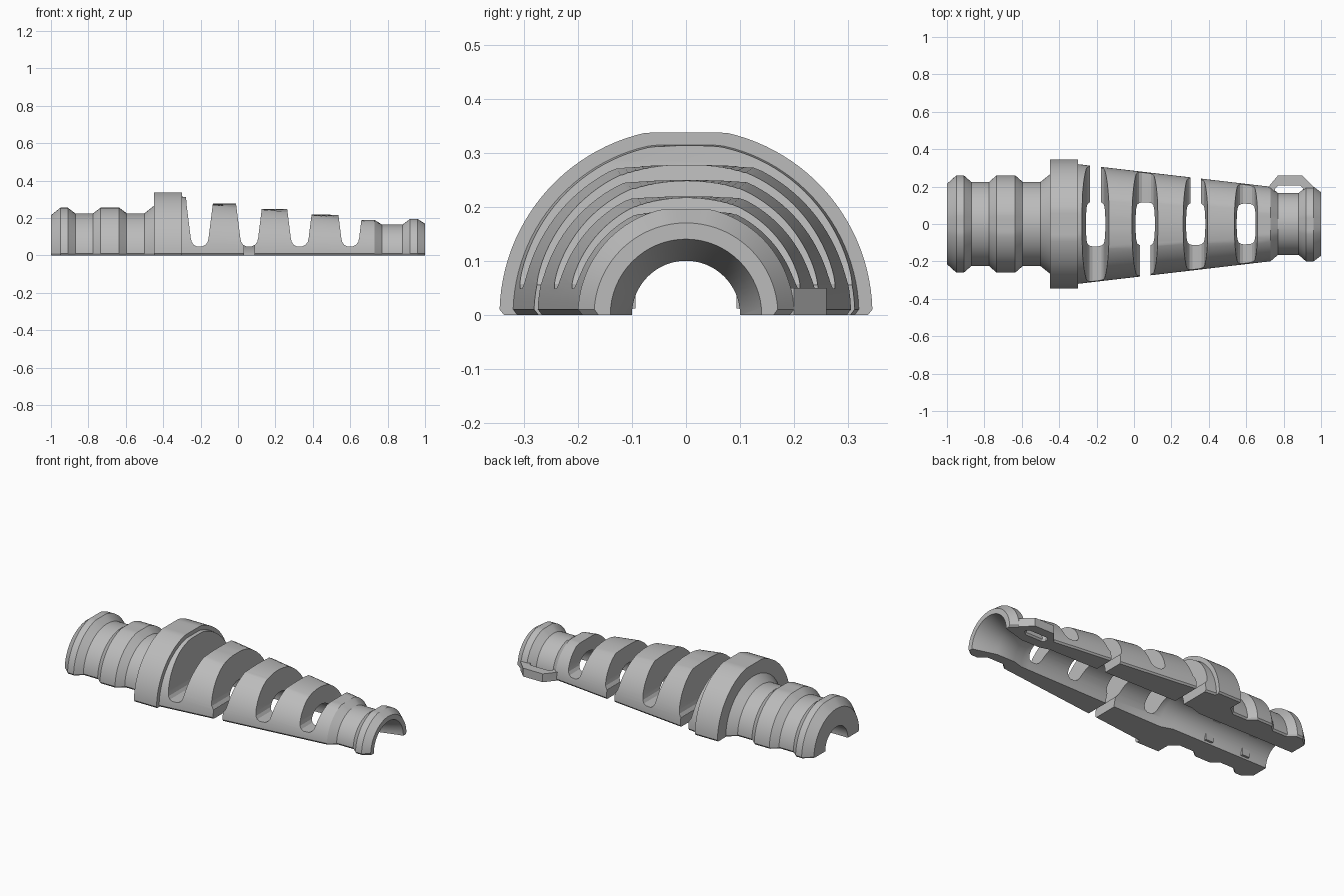
import bpy, bmesh
from math import sin, cos, pi

old = bpy.data.objects.get("Cube")
if old:
    bpy.data.objects.remove(old, do_unlink=True)

grey = bpy.data.materials.new("mid grey")
grey.use_nodes = True
colour = (0.5, 0.5, 0.5, 1)
grey.diffuse_color = colour
grey.node_tree.nodes["Principled BSDF"].inputs["Base Color"].default_value = colour


def make_object(name, bm):
    bmesh.ops.recalc_face_normals(bm, faces=bm.faces)
    mesh = bpy.data.meshes.new(name)
    bm.to_mesh(mesh)
    bm.free()
    mesh.materials.append(grey)
    obj = bpy.data.objects.new(name, mesh)
    bpy.context.collection.objects.link(obj)
    return obj


def loft(name, sections):
    """Skin closed cross-sections that share a point count, and cap the ends."""
    bm = bmesh.new()
    rows = [[bm.verts.new(p) for p in s] for s in sections]
    n = len(rows[0])
    for a, b in zip(rows, rows[1:]):
        for i in range(n):
            j = (i + 1) % n
            bm.faces.new((a[i], a[j], b[j], b[i]))
    bm.faces.new(rows[0])
    bm.faces.new(rows[-1])
    return make_object(name, bm)


def box(name, x0, x1, y0, y1, z0, z1):
    return loft(name, [[(x, y0, z0), (x, y1, z0), (x, y1, z1), (x, y0, z1)]
                       for x in (x0, x1)])


def combine(target, other, operation):
    other.hide_render = True
    mod = target.modifiers.new(operation.lower(), "BOOLEAN")
    mod.operation = operation
    mod.solver = "EXACT"
    mod.object = other
    bpy.context.view_layer.objects.active = target
    bpy.ops.object.modifier_apply(modifier=mod.name)
    bpy.data.objects.remove(other, do_unlink=True)


def half_section(x, r, flat, steps=56):
    """Half disc with a flattened crown and a small chamfer at the parting face."""
    lip, rise = 0.008, 0.01
    start = rise / r
    arc = [start + (pi - 2 * start) * i / steps for i in range(steps + 1)]
    points = [(x, r * cos(a), min(r * sin(a), flat)) for a in arc]
    return [(x, r - lip, 0)] + points + [(x, lip - r, 0)]


def cone_radius(x):
    return 0.32 - 0.117 * (x + 0.30)


# Outer profile: ribbed collar, flange, tapering sleeve, ribbed tip
ROUND = 1
profile = [(-1, 0.215, ROUND), (-0.95, 0.26, 0.255), (-0.91, 0.26, 0.255),
           (-0.87, 0.225, ROUND), (-0.775, 0.225, ROUND), (-0.735, 0.26, 0.255),
           (-0.635, 0.26, 0.255), (-0.595, 0.225, ROUND), (-0.50, 0.225, ROUND),
           (-0.45, 0.265, ROUND), (-0.45, 0.345, 0.337), (-0.30, 0.345, 0.337)]
slot_centres = [-0.205, 0.06, 0.33, 0.60]
crowns = [0.314, 0.277, 0.25, 0.22, 0.19]
edges = [-0.30] + slot_centres + [0.73]
for x0, x1, crown in zip(edges, edges[1:], crowns):
    first = x0 if x0 == edges[0] else x0 + 0.01
    last = x1 if x1 == edges[-1] else x1 - 0.01
    profile += [(x, cone_radius(x), crown) for x in (first, last)]
profile += [(0.77, 0.165, ROUND), (0.88, 0.165, ROUND), (0.92, 0.20, 0.195),
            (0.96, 0.20, 0.195), (1, 0.17, ROUND)]
body = loft("strain_relief_half", [half_section(*p) for p in profile])

# Side latch loop on the back of the tip
loop = [(0.70, 0.16), (0.72, 0.20), (0.77, 0.26), (0.90, 0.26), (0.96, 0.20), (0.96, 0.15),
        (0.905, 0.15), (0.905, 0.19), (0.89, 0.205), (0.77, 0.205), (0.755, 0.19), (0.755, 0.16)]
latch = loft("latch_loop", [[(x, y, z) for x, y in loop] for z in (0, 0.05)])
combine(body, latch, "UNION")

# Cable bore, flared at the tip
bore = [(-1.1, 0.107), (-0.36, 0.107), (-0.29, 0.13), (0.68, 0.118),
        (0.74, 0.10), (0.86, 0.10), (1, 0.14), (1.1, 0.168)]
sides = 64
bore_cutter = loft("bore_cutter", [[(x, r * cos(2 * pi * i / sides), r * sin(2 * pi * i / sides))
                                    for i in range(sides)] for x, r in bore])
combine(body, bore_cutter, "DIFFERENCE")

# Flexible slots, each cut through at alternating sides
half_slot = [(0.08, 0.50), (0.071, 0.28), (0.048, 0.095), (0.043, 0.073),
             (0.032, 0.057), (0.016, 0.049)]
for i, centre in enumerate(slot_centres):
    outline = ([(centre + w, z) for w, z in half_slot]
               + [(centre - w, z) for w, z in reversed(half_slot)])
    cutter = loft("slot_cutter", [[(x, y, z) for x, z in outline] for y in (-1, 1)])
    combine(body, cutter, "DIFFERENCE")
    y0, y1 = (0, 1) if i % 2 == 0 else (-1, 0)
    gap = box("gap_cutter", centre - 0.029, centre + 0.029, y0, y1, -0.1, 0.07)
    combine(body, gap, "DIFFERENCE")

# Grip pads inside the collar
for x in (-0.85, -0.60):
    for side in (-1, 1):
        y0, y1 = sorted((side * 0.093, side * 0.13))
        box("grip_pad", x - 0.025, x + 0.025, y0, y1, 0.012, 0.06)
    box("grip_pad_top", x - 0.025, x + 0.025, -0.04, 0.04, 0.10, 0.125)

# Smooth shading with crisp edges
bpy.ops.object.select_all(action="DESELECT")
body.select_set(True)
bpy.context.view_layer.objects.active = body
bpy.ops.object.shade_smooth_by_angle(angle=0.35)
